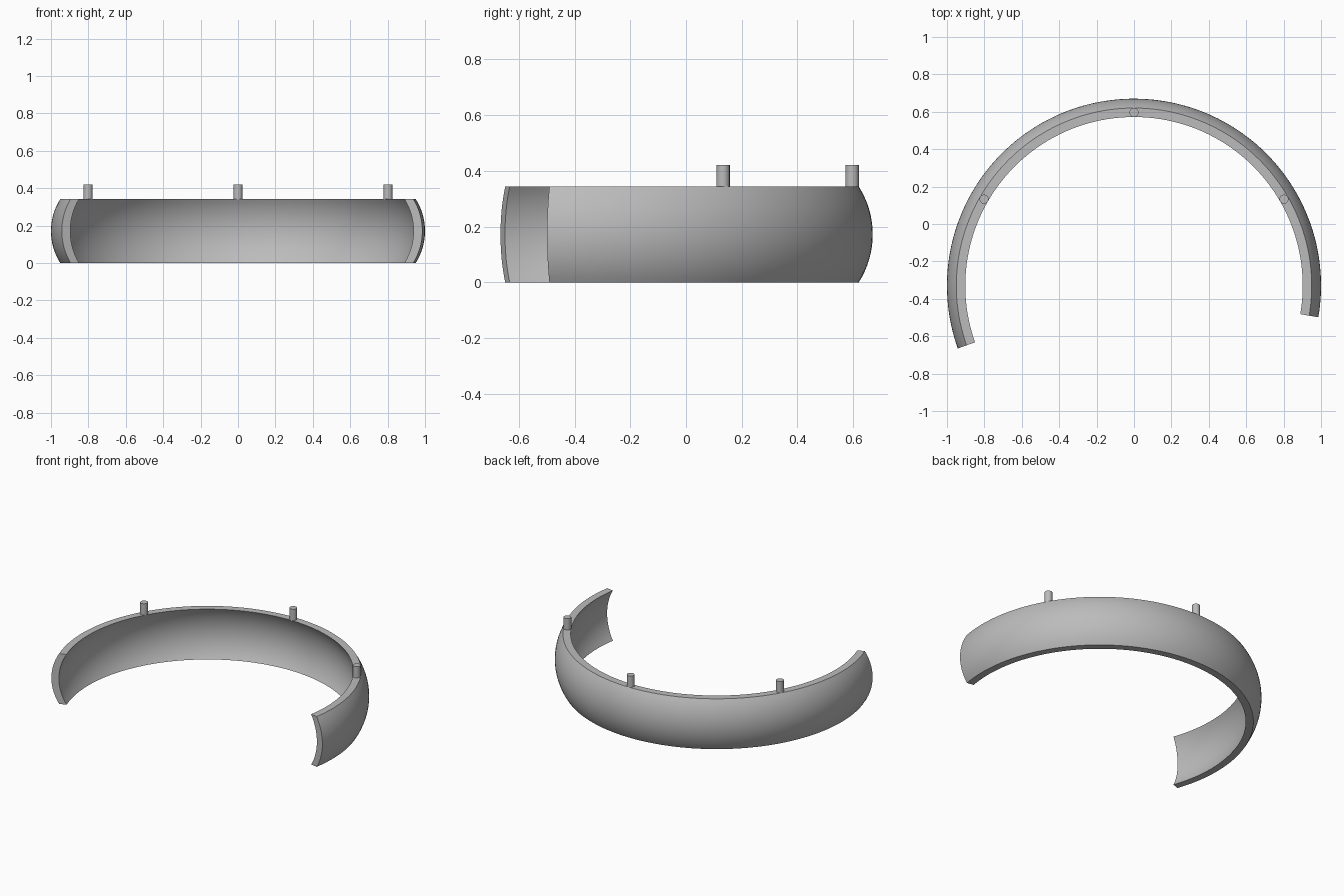
import bpy, bmesh, math

cube = bpy.data.objects.get("Cube")
if cube:
    bpy.data.objects.remove(cube, do_unlink=True)

CENTRE_Y = -0.33
HEIGHT = 0.343
RIM_RADIUS = 0.95
WALL = 0.048
BULGE = 0.05
START, END = math.radians(-9.7), math.radians(199.6)
ARC_STEPS, PROFILE_STEPS = 120, 16

grey = bpy.data.materials.new("plain grey")
grey.use_nodes = True
colour = (0.5, 0.5, 0.5, 1)
grey.diffuse_color = colour
grey.node_tree.nodes["Principled BSDF"].inputs["Base Color"].default_value = colour


def finish(obj):
    obj.data.materials.append(grey)
    bpy.ops.object.select_all(action="DESELECT")
    obj.select_set(True)
    bpy.context.view_layer.objects.active = obj
    bpy.ops.object.shade_smooth_by_angle(angle=math.radians(30))


def bulged_side(rim):
    """Points (radius, z) of a circular arc bowing outwards between the rims."""
    half = HEIGHT / 2
    curve = (half ** 2 + BULGE ** 2) / (2 * BULGE)
    sweep = math.asin(half / curve)
    points = []
    for i in range(PROFILE_STEPS + 1):
        a = sweep * (2 * i / PROFILE_STEPS - 1)
        points.append((rim + BULGE - curve * (1 - math.cos(a)), half + curve * math.sin(a)))
    return points


# Open curved band: closed wall section swept around the centre
section = bulged_side(RIM_RADIUS) + bulged_side(RIM_RADIUS - WALL)[::-1]
bm = bmesh.new()
rings = []
for i in range(ARC_STEPS + 1):
    a = START + (END - START) * i / ARC_STEPS
    rings.append([bm.verts.new((r * math.cos(a), CENTRE_Y + r * math.sin(a), z))
                  for r, z in section])
count = len(section)
for ring, following in zip(rings, rings[1:]):
    for j in range(count):
        k = (j + 1) % count
        bm.faces.new((ring[j], following[j], following[k], ring[k]))

# End caps, built as strips across the wall
for ring in (rings[0], rings[-1]):
    for j in range(PROFILE_STEPS):
        bm.faces.new((ring[j], ring[j + 1], ring[count - 2 - j], ring[count - 1 - j]))
bmesh.ops.recalc_face_normals(bm, faces=bm.faces)
mesh = bpy.data.meshes.new("curved_band")
bm.to_mesh(mesh)
bm.free()
band = bpy.data.objects.new("curved_band", mesh)
bpy.context.collection.objects.link(band)
finish(band)

# Three short pegs standing on the upper rim
PEG_TOP, PEG_BASE = 0.42, HEIGHT - 0.003
peg_ring = RIM_RADIUS - WALL / 2
for name, degrees in (("left_peg", 30), ("back_peg", 90), ("right_peg", 150)):
    a = math.radians(degrees)
    bpy.ops.mesh.primitive_cylinder_add(
        vertices=32, radius=0.024, depth=PEG_TOP - PEG_BASE,
        location=(peg_ring * math.cos(a), CENTRE_Y + peg_ring * math.sin(a),
                  (PEG_TOP + PEG_BASE) / 2))
    peg = bpy.context.object
    peg.name = name
    finish(peg)
